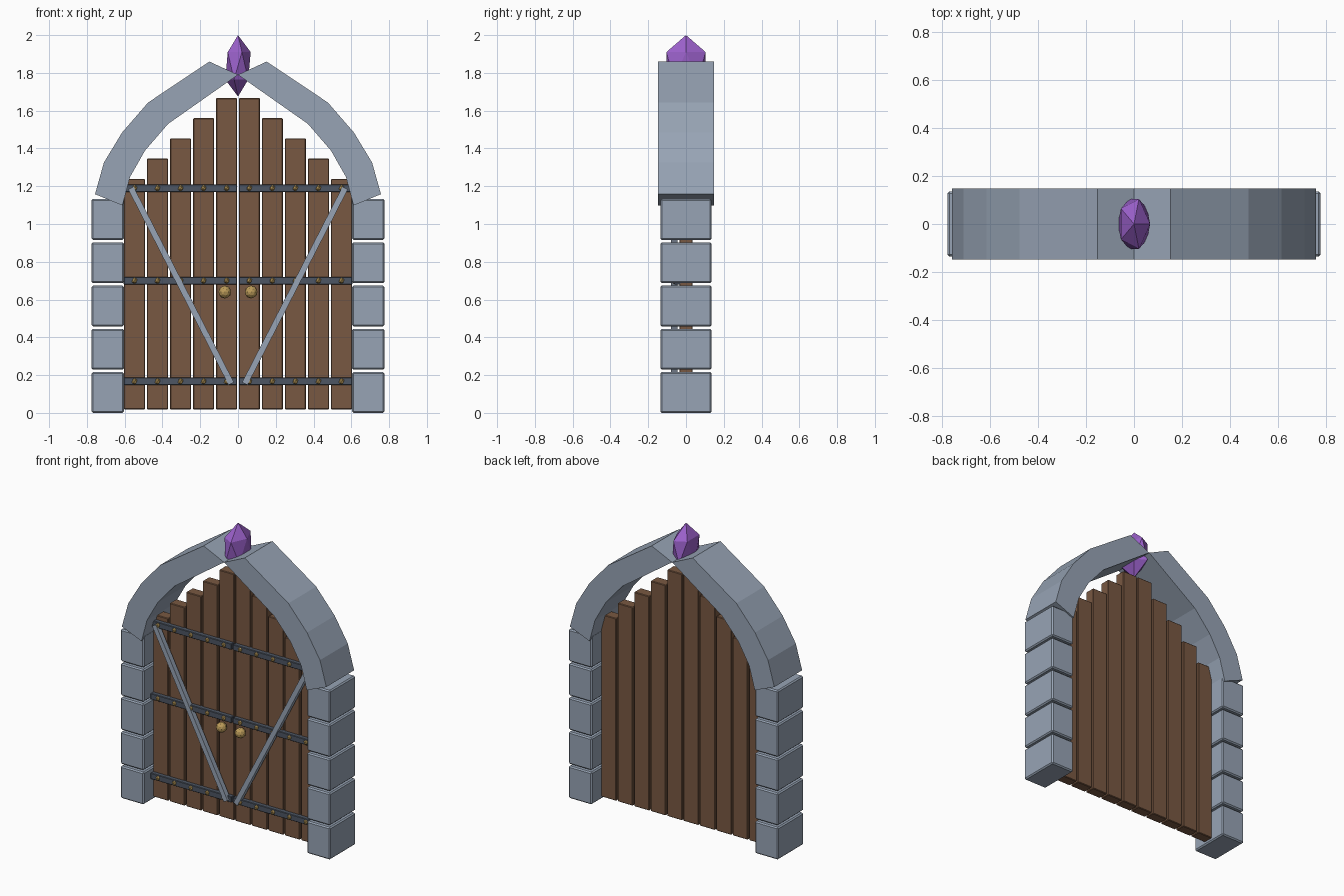
import bpy, bmesh, math
from mathutils import Matrix, Vector

if "Cube" in bpy.data.objects:
    bpy.data.objects.remove(bpy.data.objects["Cube"])


def material(name, rgb):
    m = bpy.data.materials.new(name)
    m.diffuse_color = (*rgb, 1)
    m.use_nodes = True
    m.node_tree.nodes["Principled BSDF"].inputs["Base Color"].default_value = m.diffuse_color
    return m


STONE = material("grey_stone", (0.31, 0.37, 0.46))
WOOD = material("brown_wood", (0.19, 0.098, 0.054))
IRON = material("dark_iron", (0.075, 0.092, 0.125))
BRASS = material("brass", (0.50, 0.33, 0.10))
PURPLE = material("purple_crystal", (0.33, 0.12, 0.60))


def finish(name, bm, mat, bevel=0):
    bmesh.ops.recalc_face_normals(bm, faces=bm.faces)
    mesh = bpy.data.meshes.new(name)
    bm.to_mesh(mesh)
    bm.free()
    mesh.materials.append(mat)
    ob = bpy.data.objects.new(name, mesh)
    bpy.context.collection.objects.link(ob)
    if bevel:
        mod = ob.modifiers.new("soft_edge", 'BEVEL')
        mod.width = bevel
        mod.segments = 1
    return ob


def add_box(bm, centre, size, tilt=0):
    m = (Matrix.Translation(centre) @ Matrix.Rotation(tilt, 4, 'Y')
         @ Matrix.Diagonal((*size, 1)))
    bmesh.ops.create_cube(bm, size=1, matrix=m)


def add_ball(bm, centre, radii, detail=1):
    m = Matrix.Translation(centre) @ Matrix.Diagonal((*radii, 1))
    bmesh.ops.create_icosphere(bm, subdivisions=detail, radius=1, matrix=m)


# Arch section: outer and inner edge points from the apex down to the pillar
OUTER = [(0.152, 1.86), (0.476, 1.643), (0.614, 1.484), (0.71, 1.325), (0.757, 1.158)]
INNER = [(0.0, 1.79), (0.37, 1.53), (0.492, 1.389), (0.571, 1.25), (0.612, 1.098)]
ARCH_Y = 0.147

PLANK_X = [0.060 + 0.122 * i for i in range(5)]
STRAP_Z = (0.167, 0.70, 1.19)

for side, s in (("left", -1), ("right", 1)):
    # Pillar of stacked blocks
    bm = bmesh.new()
    for i in range(5):
        add_box(bm, (s * 0.69, 0, 0.108 + 0.229 * i), (0.172, 0.272, 0.216))
    finish(side + "_pillar", bm, STONE, 0.008)

    # Half of the pointed arch
    bm = bmesh.new()
    rings = [[bm.verts.new((s * p[0], y, p[1])) for p, y in
              ((o, -ARCH_Y), (o, ARCH_Y), (n, ARCH_Y), (n, -ARCH_Y))]
             for o, n in zip(OUTER, INNER)]
    for a, b in zip(rings, rings[1:]):
        for k in range(4):
            j = (k + 1) % 4
            bm.faces.new((a[k], a[j], b[j], b[k]))
    bm.faces.new(rings[0])
    bm.faces.new(rings[-1])
    finish(side + "_arch", bm, STONE)

    # Door planks, shorter towards the hinge side
    bm = bmesh.new()
    for i, x in enumerate(PLANK_X):
        top = 1.667 - 0.107 * i
        add_box(bm, (s * x, 0, (top + 0.018) / 2), (0.112, 0.07, top - 0.018))
    finish(side + "_door_planks", bm, WOOD, 0.004)

    # Iron straps
    bm = bmesh.new()
    for z in STRAP_Z:
        add_box(bm, (s * 0.305, -0.045, z), (0.60, 0.036, 0.04))
    finish(side + "_door_straps", bm, IRON, 0.003)

    # Studs, one per plank on each strap
    bm = bmesh.new()
    for z in STRAP_Z:
        for x in PLANK_X:
            add_ball(bm, (s * x, -0.065, z), (0.015, 0.015, 0.017))
    finish(side + "_door_studs", bm, BRASS)

    # Diagonal brace
    low, high = Vector((s * 0.036, 0, 0.155)), Vector((s * 0.567, 0, 1.19))
    d = high - low
    bm = bmesh.new()
    add_box(bm, (low + high) / 2 + Vector((0, -0.062, 0)), (0.032, 0.034, d.length),
            math.atan2(d.x, d.z))
    finish(side + "_door_brace", bm, STONE)

    # Door knob
    bm = bmesh.new()
    add_ball(bm, (s * 0.07, -0.075, 0.64), (0.034, 0.034, 0.034), 2)
    finish(side + "_door_knob", bm, BRASS)

# Crystal at the apex
bm = bmesh.new()
add_ball(bm, (0, 0, 1.8375), (0.075, 0.122, 0.1625))
finish("apex_crystal", bm, PURPLE)
